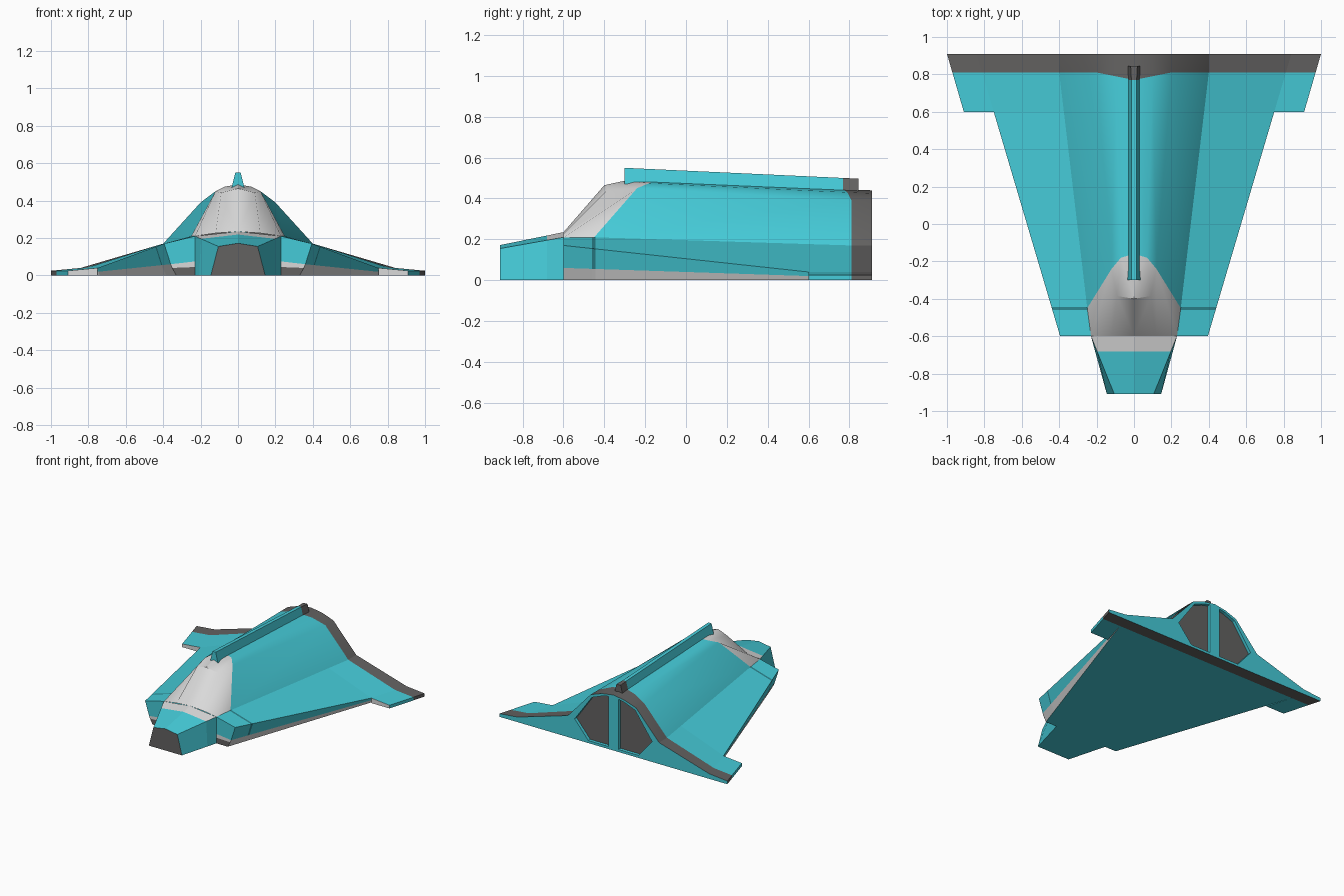
import bpy, bmesh, math
from mathutils import Vector

cube = bpy.data.objects.get("Cube")
if cube:
    bpy.data.objects.remove(cube, do_unlink=True)


def material(name, rgb):
    m = bpy.data.materials.new(name)
    m.use_nodes = True
    m.diffuse_color = (*rgb, 1)
    m.node_tree.nodes["Principled BSDF"].inputs["Base Color"].default_value = (*rgb, 1)
    return m


TEAL, DARK, LIGHT, SEAM = range(4)
MATS = [material("teal", (.06, .6, .69)), material("dark_grey", (.125, .122, .12)),
        material("light_grey", (.7, .7, .7)), material("seam_teal", (.025, .24, .28))]


def build(name, polys, rule, ref=(0, 0, .1), smooth=False):
    """Mirror the polygons across x, weld, orient outward and colour by rule."""
    bm = bmesh.new()
    for sign in (1, -1):
        for poly in polys:
            bm.faces.new([bm.verts.new((sign * x, y, z)) for x, y, z in poly])
    bmesh.ops.remove_doubles(bm, verts=bm.verts[:], dist=.0005)
    bmesh.ops.recalc_face_normals(bm, faces=bm.faces[:])
    bm.normal_update()
    ref = Vector(ref)
    if sum(f.normal.dot(f.calc_center_median() - ref) * f.calc_area() for f in bm.faces) < 0:
        bmesh.ops.reverse_faces(bm, faces=bm.faces[:])
        bm.normal_update()
    for f in bm.faces:
        f.material_index = rule(f.calc_center_median(), f.normal)
    mesh = bpy.data.meshes.new(name)
    bm.to_mesh(mesh)
    bm.free()
    for m in MATS:
        mesh.materials.append(m)
    obj = bpy.data.objects.new(name, mesh)
    bpy.context.collection.objects.link(obj)
    if smooth:
        bpy.ops.object.select_all(action='DESELECT')
        obj.select_set(True)
        bpy.context.view_layer.objects.active = obj
        bpy.ops.object.shade_smooth_by_angle(angle=math.radians(30))
    return obj


def grid(rows):
    return [[a[i], a[i + 1], b[i + 1], b[i]]
            for a, b in zip(rows, rows[1:]) for i in range(len(a) - 1)]


def lerp(a, b, t):
    return a + (b - a) * t


TAIL, BAND, STEP, FRONT = .91, .81, .6, -.6


# Wing: belly, sloped rim with a pale lower strip, and upper surface
def wing_row(y):
    t = (y - FRONT) / (STEP - FRONT)
    s = min(t, 1)
    edge = (lerp(.395, .75, t), y, lerp(.17, .04, s))
    foot = (lerp(.33, .74, t), y, 0)
    strip = (lerp(.36, .745, t), y, lerp(.06, .02, s))
    k = (y + .45) / (BAND + .45)
    crease = (lerp(.25, .4, min(k, 1)), y, lerp(.21, .17, min(max(k, 0), 1)))
    if k < 0:
        crease = (lerp(.23, .25, (y - FRONT) / .15), y, .21)
    return [(0, y, 0), foot, strip, edge, crease]


rows = [wing_row(y) for y in (FRONT, -.46, -.443, STEP, BAND, TAIL)]
wing = grid(rows)
foot, strip, edge, crease = rows[0][1:]
mid = (.352, FRONT, .04)
wing += [[(.23, FRONT, 0), foot, mid, (.23, FRONT, .045)],
         [(.23, FRONT, .045), mid, strip, (.23, FRONT, .075)],
         [(.23, FRONT, .075), strip, edge, crease]]


def wing_rule(c, n):
    if n.y < -.95:
        return DARK if c.z < .035 else LIGHT if c.z < .065 else TEAL
    if c.y > BAND:
        return DARK
    if n.z < -.05 and n.z > -.95 and c.z < wing_row(c.y)[2][2]:
        return LIGHT
    return SEAM if -.46 < c.y < -.443 and n.z > -.95 else TEAL


build("wing", wing, wing_rule)

# Wing tips: thin swept plates beyond the wing rim
tip_rows = []
for y in (STEP, BAND, TAIL):
    inner = wing_row(y)[3][0]
    outer = lerp(.91, 1, (y - STEP) / (TAIL - STEP))
    tip_rows.append([(inner, y, 0), (outer, y, 0), (outer, y, .025), (inner, y, .04), (inner, y, 0)])
tips = grid(tip_rows) + [tip_rows[0][:4], tip_rows[-1][:4]]
build("wing_tips", tips, lambda c, n: LIGHT if n.y < -.9 else
      DARK if c.y > BAND and n.y < .9 else TEAL)

# Fuselage shell: faceted back with a grey tail band
shell_front = [(.25, -.45, .21), (.12, -.24, .45), (.07, -.18, .475), (0, -.16, .485)]
shell_band = [(.4, BAND, .17), (.2, BAND, .39), (.1, .79, .43), (0, .77, .445)]
shell_tail = [(.4, TAIL, .17), (.2, TAIL, .39), (.1, TAIL, .425), (0, TAIL, .44)]
build("fuselage", grid([shell_front, shell_band, shell_tail]),
      lambda c, n: DARK if c.y > .8 else TEAL, smooth=True)

# Canopy: windscreen, side panes and roof
base = [(0, FRONT, .235), (.12, FRONT, .226), (.23, FRONT, .21)]
roof = [(0, -.4, .465), (.09, -.385, .442)]
top = (0, -.3, .487)
c, u, v, r = shell_front
build("canopy", [[base[0], base[1], roof[1], roof[0]], [base[1], base[2], u, roof[1]],
                 [base[2], c, u], [roof[1], u, v], [roof[0], roof[1], v, top], [top, v, r]],
      lambda c, n: LIGHT, ref=(0, -.3, .2), smooth=True)

# Nose: tapered prism with a grey front plate and a pale collar below the glass
nose_tip = [(0, -.91, 0), (.145, -.91, 0), (.105, -.91, .155), (0, -.91, .172)]
nose_end = [(0, FRONT, 0), (.23, FRONT, 0), (.23, FRONT, .21), (0, FRONT, .235)]
collar = [tuple(Vector(a).lerp(Vector(b), .74)) for a, b in zip(nose_tip, nose_end)]
build("nose", grid([nose_tip, collar, nose_end]) + [nose_tip],
      lambda c, n: DARK if n.y < -.95 else LIGHT if c.y > -.68 and n.z > .6 else TEAL,
      ref=(0, -.75, .1))

# Tail plate: two recessed engine panels with a central post
rim = [(.045, .02), (.22, .02), (.34, .16), (.19, .37), (.1, .405), (.045, .418)]
outline = [(0, 0), (.4, 0), (.4, .17), (.2, .39), (.1, .425), (0, .44)]
ring = lambda pts, y: [(x, y, z) for x, z in pts + pts[:1]]
panel = ring(rim, TAIL - .025)
tail = grid([ring(outline, TAIL), ring(rim, TAIL), panel]) + [panel[:-1]]
rear = rows[-1]
tail.append([(.4, TAIL, 0), rear[1], rear[2], rear[3], (.4, TAIL, .17)])
build("tail_plate", tail, lambda c, n: DARK if c.y < TAIL - .02 else TEAL, ref=(0, 0, .2))

# Spine fin: long tapered rail with a grey rear end
fin_rows = []
for y in (-.3, .77, .845):
    t = (y + .3) / 1.145
    low, high = lerp(.47, .42, t), lerp(.55, .497, t)
    w = .004 if y > .77 else 0
    fin_rows.append([(0, y, low), (.034 + w, y, low), (.014 + w, y, high), (0, y, high)])
build("spine_fin", grid(fin_rows) + [fin_rows[0], fin_rows[-1]],
      lambda c, n: DARK if c.y > .77 else TEAL)
